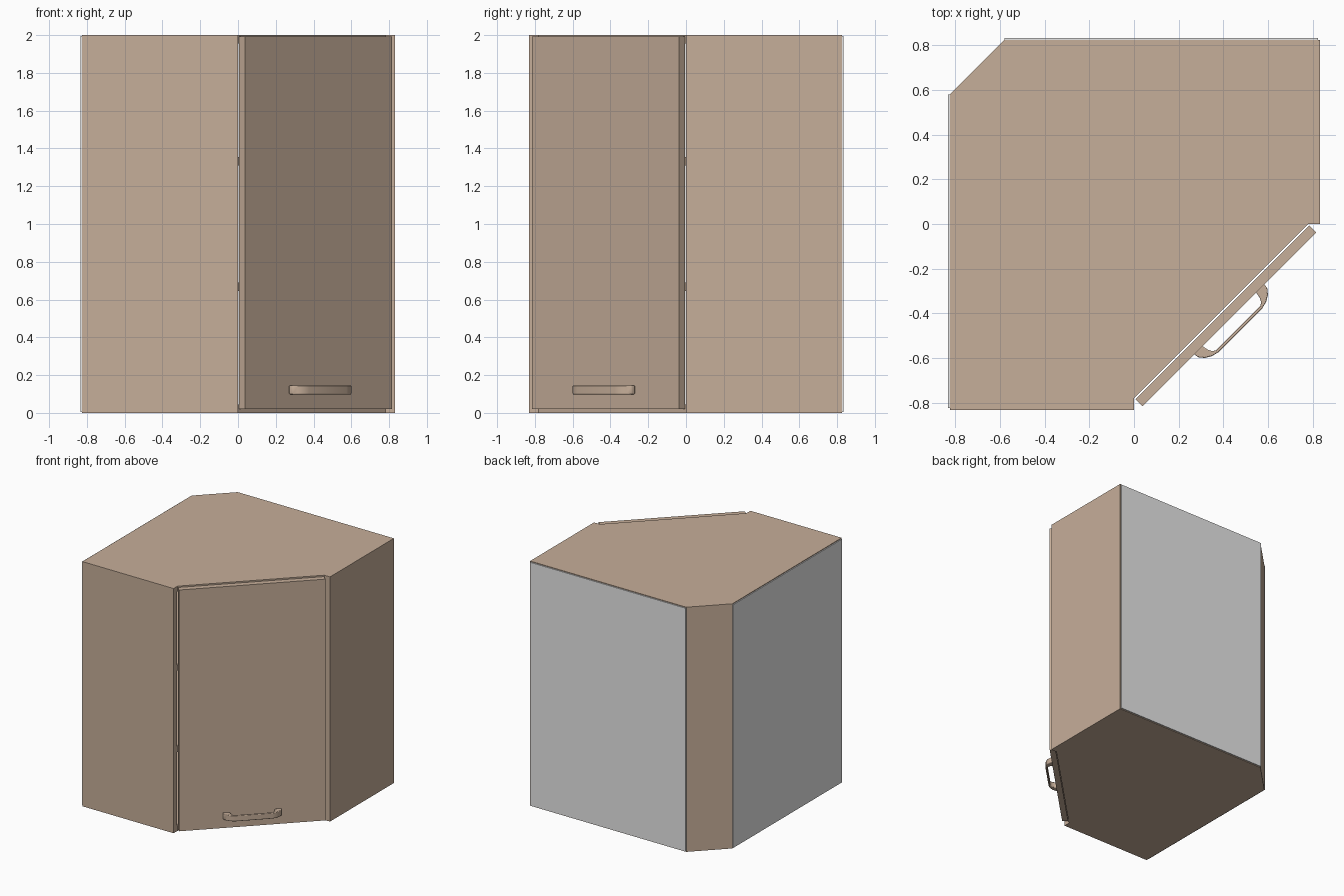
import bpy, bmesh, math
from mathutils import Matrix

cube = bpy.data.objects.get("Cube")
if cube:
    bpy.data.objects.remove(cube, do_unlink=True)


def material(name, rgb):
    m = bpy.data.materials.new(name)
    m.use_nodes = True
    colour = (*rgb, 1.0)
    m.diffuse_color = colour
    m.node_tree.nodes["Principled BSDF"].inputs["Base Color"].default_value = colour
    return m


TAN = material("tan board", (0.566, 0.425, 0.32))
WHITE = material("white backing", (0.8, 0.8, 0.8))


def prism(name, outline, z0, z1, mat=TAN, bevel=0.0):
    """Extrude a counter-clockwise plan outline from z0 to z1."""
    bm = bmesh.new()
    face = bm.faces.new([bm.verts.new((x, y, z0)) for x, y in outline])
    top = bmesh.ops.extrude_face_region(bm, geom=[face])["geom"]
    bmesh.ops.translate(bm, vec=(0, 0, z1 - z0),
                        verts=[v for v in top if isinstance(v, bmesh.types.BMVert)])
    bmesh.ops.recalc_face_normals(bm, faces=bm.faces)
    mesh = bpy.data.meshes.new(name)
    bm.to_mesh(mesh)
    bm.free()
    mesh.materials.append(mat)
    obj = bpy.data.objects.new(name, mesh)
    bpy.context.collection.objects.link(obj)
    if bevel:
        mod = obj.modifiers.new("soft edges", "BEVEL")
        mod.width, mod.segments = bevel, 2
    return obj


def rect(x0, x1, y0, y1):
    return [(x0, y0), (x1, y0), (x1, y1), (x0, y1)]


H = 2.0        # cabinet height
T = 0.044      # board thickness
W = 0.832      # outer half width
B = 0.825      # inner face of the thin backing
C = 0.58       # where the rear corner cut begins
IN = W - T     # inner face of the side boards


def floor_outline(front):
    """Plan of a horizontal board; its diagonal edge lies on x - y = front."""
    return [(-B, -IN), (front - IN, -IN), (0, -front), (front, 0),
            (IN, IN - front), (IN, B), (-C, B), (-B, C)] if front > IN else [
            (-B, -IN), (0, -IN), (0, -front), (front, 0), (IN, 0),
            (IN, B), (-C, B), (-B, C)]


# Carcass: side boards, bottom, top and shelves
prism("front_side_panel", rect(-B, 0, -W, -IN), 0, H)
prism("right_side_panel", rect(IN, W, 0, B), 0, H)
prism("bottom_panel", floor_outline(0.78), 0, T)
prism("top_panel", floor_outline(0.78), H - T, H)
for i, z in enumerate((0.667, 1.333)):
    prism(f"shelf_{i + 1}", floor_outline(0.765), z - T / 2, z + T / 2)

# Rear corner board and thin backing sheets
d = T / math.sqrt(2)
prism("rear_corner_panel", [(-B, C), (-B + d, C - d), (-C + d, B - d), (-C, B)], T, H - T)
prism("back_sheet", rect(-C, B, B, W + 0.001), 0.006, H - 0.006, WHITE)
prism("left_sheet", rect(-W - 0.001, -B, -B, C), 0.006, H - 0.006, WHITE)

# Diagonal door and its handle, made facing -y and then turned to the corner
turn = Matrix.Rotation(math.pi / 4, 4, "Z")
FACE = 0.604
door = prism("door", rect(-0.55, 0.55, -FACE, -0.559), 0.02, 1.992)

outer = [(0.222, FACE - 0.001), (0.219, 0.625), (0.2, 0.648), (0.172, 0.665), (0.14, 0.673)]
inner = [(0.14, 0.66), (0.155, 0.65), (0.165, 0.63), (0.17, FACE - 0.001)]
half = outer + inner
# Right half runs foot to grip, the left half mirrors it
outline = ([(-s, -n) for s, n in outer] + [(s, -n) for s, n in reversed(outer)]
           + [(s, -n) for s, n in reversed(inner)] + [(-s, -n) for s, n in inner])
handle = prism("door_handle", outline, 0.098, 0.146, bevel=0.004)

for obj in (door, handle):
    obj.matrix_world = turn

bpy.ops.object.select_all(action="DESELECT")
handle.select_set(True)
bpy.context.view_layer.objects.active = handle
bpy.ops.object.shade_smooth_by_angle(angle=math.radians(35))
